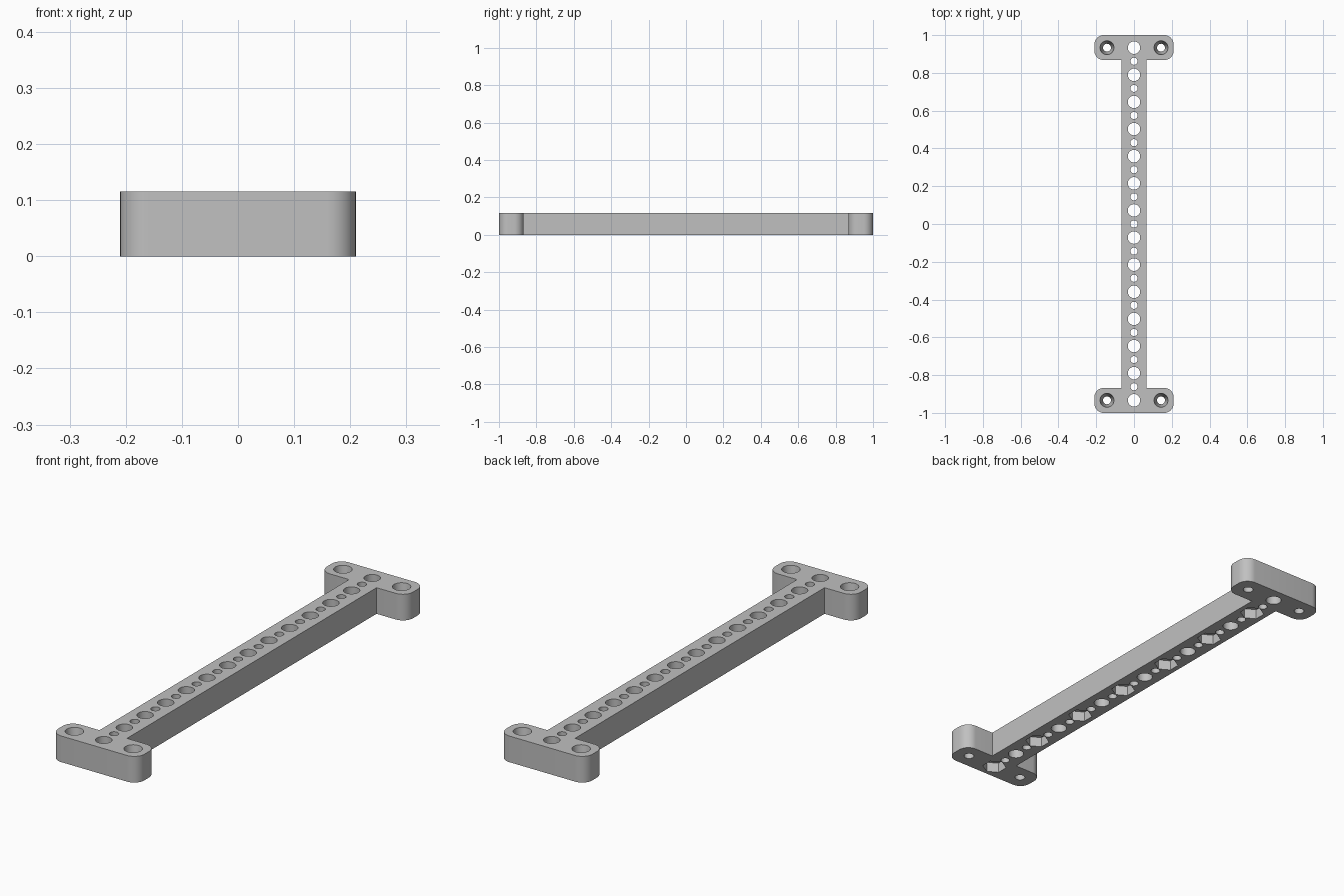
import bpy
import bmesh
from math import pi, sin, cos, radians
from mathutils import Matrix

if "Cube" in bpy.data.objects:
    bpy.data.objects.remove(bpy.data.objects["Cube"], do_unlink=True)

HEIGHT = 0.115
BEAM = 0.067        # half width of the beam
FLANGE_X = 0.21     # half width of the end flanges
INNER_Y = 0.868     # where the flanges meet the beam
CORNER = 0.05
PITCH = 0.1436
COUNT = 14

grey = bpy.data.materials.new("plain_grey")
grey.use_nodes = True
colour = (0.53, 0.53, 0.53, 1)
grey.diffuse_color = colour
grey.node_tree.nodes["Principled BSDF"].inputs["Base Color"].default_value = colour


def make_object(name, bm):
    bmesh.ops.recalc_face_normals(bm, faces=bm.faces)
    mesh = bpy.data.meshes.new(name)
    bm.to_mesh(mesh)
    bm.free()
    mesh.materials.append(grey)
    obj = bpy.data.objects.new(name, mesh)
    bpy.context.collection.objects.link(obj)
    return obj


def add_bore(bm, x, y, low, high, r_low, r_high, sides=32, turn=0):
    """Vertical cylinder, cone or prism used as a cutter."""
    place = Matrix.Translation((x, y, (low + high) / 2)) @ Matrix.Rotation(turn, 4, "Z")
    bmesh.ops.create_cone(bm, cap_ends=True, segments=sides, radius1=r_low,
                          radius2=r_high, depth=high - low, matrix=place)


def arc(cx, cy, start, steps=10):
    return [(cx + CORNER * cos(start + pi / 2 * i / steps),
             cy + CORNER * sin(start + pi / 2 * i / steps)) for i in range(steps + 1)]


# I-shaped body: one quarter outline, mirrored, then extruded
side = FLANGE_X - CORNER
quarter = [(BEAM, INNER_Y)] + arc(side, INNER_Y + CORNER, -pi / 2) + arc(side, 1 - CORNER, 0)
half = quarter + [(-x, y) for x, y in reversed(quarter)]
outline = half + [(-x, -y) for x, y in half]
bm = bmesh.new()
face = bm.faces.new([bm.verts.new((x, y, 0)) for x, y in outline])
top = bmesh.ops.extrude_face_region(bm, geom=[face])
bmesh.ops.translate(bm, vec=(0, 0, HEIGHT),
                    verts=[v for v in top["geom"] if isinstance(v, bmesh.types.BMVert)])
body = make_object("drilled_beam", bm)

# Through holes: large and small ones alternate along the beam
rows = [(i - (COUNT - 1) / 2) * PITCH for i in range(COUNT)]
bores = bmesh.new()
for y in rows:
    add_bore(bores, 0, y, -0.05, HEIGHT + 0.05, 0.033, 0.033)
for y in rows[:-1]:
    add_bore(bores, 0, y + PITCH / 2, -0.05, HEIGHT + 0.05, 0.019, 0.019, 24)

# Tapered screw holes in the flanges
slope = (0.037 - 0.021) / HEIGHT
for x in (-0.143, 0.143):
    for y in (rows[0], rows[-1]):
        add_bore(bores, x, y, -0.02, HEIGHT + 0.02,
                 0.021 - 0.02 * slope, 0.037 + 0.02 * slope)

# Hexagonal nut pockets under every second large hole
pockets = bmesh.new()
for y in rows[::2]:
    add_bore(pockets, 0, y, -0.05, 0.045, 0.051, 0.051, 6)
    # Align the corners of each pocket with the beam
for v in pockets.verts:
    row = min(rows[::2], key=lambda r: abs(r - v.co.y))
    angle = round((v.co.y - row) / 0.051, 2)
    v.co.y = row + (v.co.y - row)

pocket_cutter = make_object("nut_pocket_cutter", pockets)
hole_cutter = make_object("hole_cutter", bores)

# Turn the hexagons if their corners point across the beam
first = [v.co for v in pocket_cutter.data.vertices]
if max(abs(c.x) for c in first) > 0.05:
    for v in pocket_cutter.data.vertices:
        row = min(rows[::2], key=lambda r: abs(r - v.co.y))
        dx, dy = v.co.x, v.co.y - row
        v.co.x, v.co.y = -dy, row + dx

# Cut the body
bpy.context.view_layer.objects.active = body
for cutter in (pocket_cutter, hole_cutter):
    cutter.hide_render = True
    mod = body.modifiers.new("cut", "BOOLEAN")
    mod.operation = "DIFFERENCE"
    mod.solver = "EXACT"
    mod.object = cutter
    bpy.ops.object.modifier_apply(modifier=mod.name)
    bpy.data.objects.remove(cutter, do_unlink=True)

bpy.ops.object.select_all(action="DESELECT")
body.select_set(True)
bpy.ops.object.shade_smooth_by_angle(angle=radians(30))
